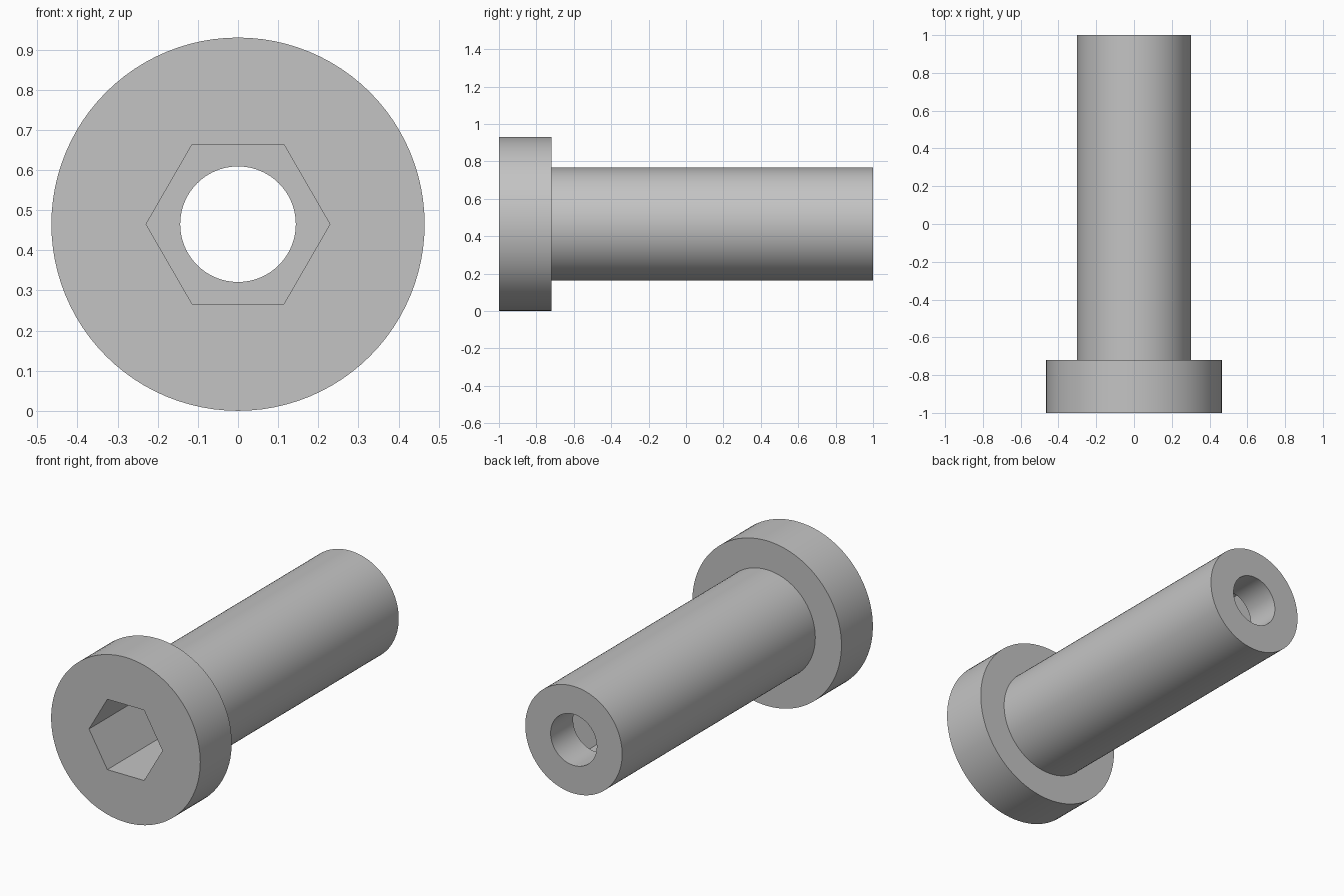
import bpy, bmesh
from math import sin, cos, pi, radians

cube = bpy.data.objects.get("Cube")
if cube:
    bpy.data.objects.remove(cube, do_unlink=True)

SEGMENTS = 96            # multiple of six, so the hexagon corners are exact
HEAD_R, SHAFT_R, BORE_R, HEX_R = 0.465, 0.302, 0.144, 0.229
FRONT, HEAD_BACK, SOCKET_END, BACK = -1.0, -0.72, 0.8, 1.0


def circle(radius):
    return lambda angle: radius


def hexagon(radius):
    # Distance to a hexagon outline with corners on +x and -x
    return lambda angle: radius * cos(pi / 6) / cos(angle % (pi / 3) - pi / 6)


# Closed section: outside of head and shaft, then bore and hex socket inside
section = [
    (circle(HEAD_R), FRONT),
    (circle(HEAD_R), HEAD_BACK),
    (circle(SHAFT_R), HEAD_BACK),
    (circle(SHAFT_R), BACK),
    (circle(BORE_R), BACK),
    (circle(BORE_R), SOCKET_END),
    (hexagon(HEX_R), SOCKET_END),
    (hexagon(HEX_R), FRONT),
]

bm = bmesh.new()
rings = []
for outline, y in section:
    ring = []
    for i in range(SEGMENTS):
        a = 2 * pi * i / SEGMENTS
        r = outline(a)
        ring.append(bm.verts.new((r * cos(a), y, HEAD_R + r * sin(a))))
    rings.append(ring)

for k, ring in enumerate(rings):
    following = rings[(k + 1) % len(rings)]
    for i in range(SEGMENTS):
        j = (i + 1) % SEGMENTS
        bm.faces.new((ring[i], ring[j], following[j], following[i]))
bmesh.ops.recalc_face_normals(bm, faces=bm.faces)

mesh = bpy.data.meshes.new("socket_bolt")
bm.to_mesh(mesh)
bm.free()
bolt = bpy.data.objects.new("socket_bolt", mesh)
bpy.context.collection.objects.link(bolt)

# Plain grey metal
grey = bpy.data.materials.new("plain_grey")
grey.use_nodes = True
colour = (0.55, 0.55, 0.55, 1)
grey.diffuse_color = colour
grey.node_tree.nodes["Principled BSDF"].inputs["Base Color"].default_value = colour
mesh.materials.append(grey)

# Smooth walls with crisp rims and socket corners
bpy.ops.object.select_all(action="DESELECT")
bolt.select_set(True)
bpy.context.view_layer.objects.active = bolt
bpy.ops.object.shade_smooth_by_angle(angle=radians(30))
